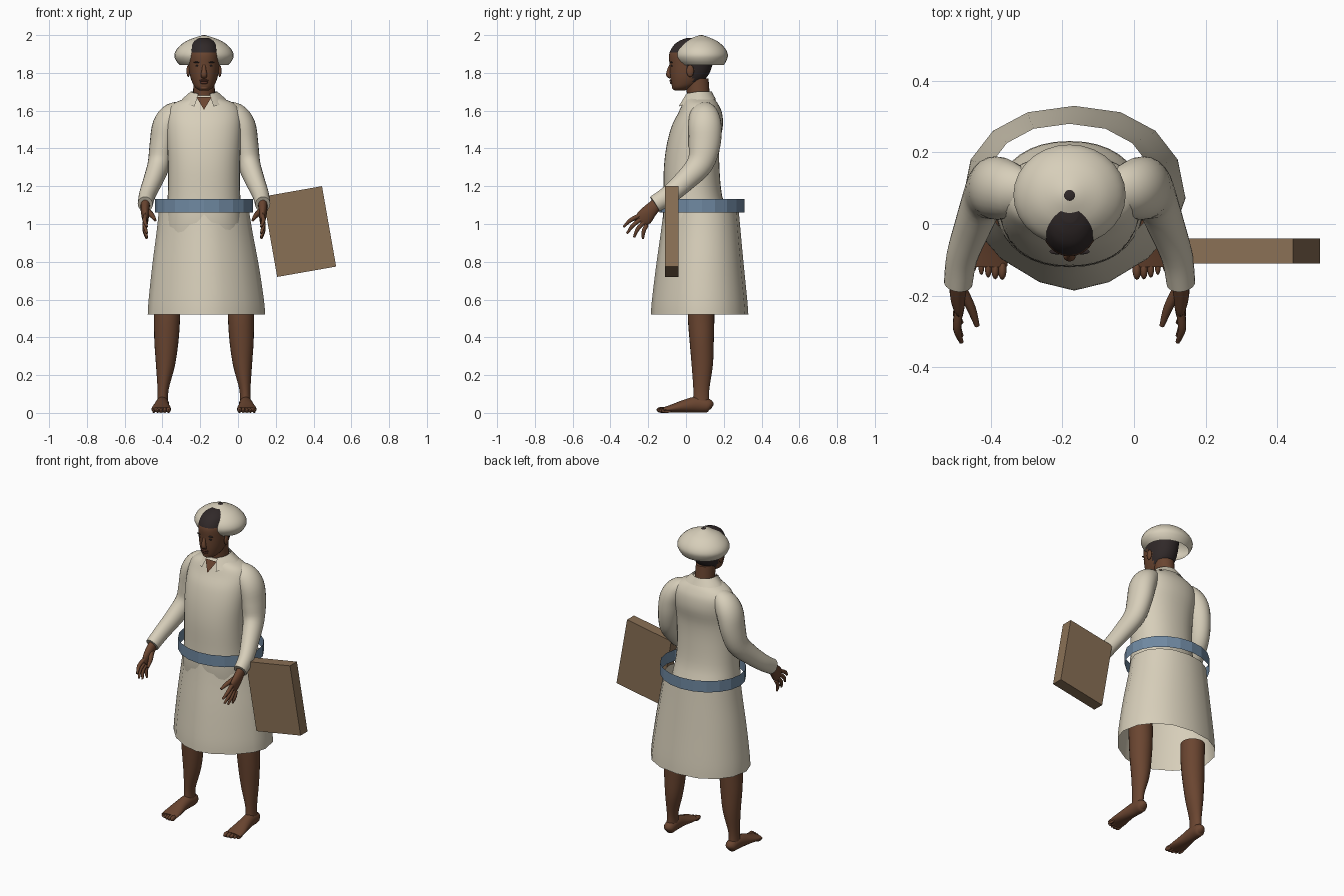
import bpy, bmesh, math
from mathutils import Vector

if "Cube" in bpy.data.objects:
    bpy.data.objects.remove(bpy.data.objects["Cube"])

CX = -0.18  # the figure's own centre line


def material(name, rgb):
    m = bpy.data.materials.new(name)
    m.use_nodes = True
    m.diffuse_color = (*rgb, 1)
    bsdf = next(n for n in m.node_tree.nodes if n.type == "BSDF_PRINCIPLED")
    bsdf.inputs["Base Color"].default_value = (*rgb, 1)
    return m


CREAM = material("cream cloth", (0.68, 0.62, 0.49))
SKIN = material("brown skin", (0.145, 0.06, 0.03))
LIPS = material("dark lips", (0.10, 0.035, 0.022))
HAIR = material("black hair", (0.03, 0.022, 0.022))
BLUE = material("blue belt", (0.16, 0.25, 0.36))
WOOD = material("brown board", (0.25, 0.16, 0.09))


def finish(name, bm, mats, smooth=True):
    bmesh.ops.recalc_face_normals(bm, faces=bm.faces)
    mesh = bpy.data.meshes.new(name)
    bm.to_mesh(mesh)
    bm.free()
    for m in mats:
        mesh.materials.append(m)
    ob = bpy.data.objects.new(name, mesh)
    bpy.context.collection.objects.link(ob)
    if smooth:
        bpy.ops.object.select_all(action="DESELECT")
        ob.select_set(True)
        bpy.context.view_layer.objects.active = ob
        bpy.ops.object.shade_smooth_by_angle(angle=math.radians(50))
    return ob


def spline(points, steps):
    """Smooth curve through sections, radii included."""
    p = [points[0]] + list(points) + [points[-1]]
    out = []
    for i in range(1, len(p) - 2):
        for k in range(steps):
            t = k / steps
            out.append([0.5 * (2 * b + (c - a) * t + (2 * a - 5 * b + 4 * c - d) * t * t
                               + (3 * b - a - 3 * c + d) * t ** 3)
                        for a, b, c, d in zip(p[i - 1], p[i], p[i + 1], p[i + 2])])
    return out + [list(points[-1])]


def tube(name, sections, mats, side=1, seg=24, steps=4, flat=False, caps=(True, True),
         power=2.0, front_power=None, smooth=True, rule=None):
    """Loft of oval sections (x, y, z, radius, radius); flat keeps them level."""
    bm = bmesh.new()
    path = spline(sections, steps)
    centres = [Vector((CX + side * s[0], s[1], s[2])) for s in path]
    rings = []
    for i, s in enumerate(path):
        t = centres[min(i + 1, len(path) - 1)] - centres[max(i - 1, 0)]
        t = Vector((0, 0, 1)) if flat else t.normalized()
        u = Vector((side, 0, 0))
        u = (u - t * u.dot(t)).normalized()
        v = t.cross(u)
        ring = []
        for k in range(seg):
            a = math.tau * k / seg
            c, n = math.cos(a), math.sin(a)
            e = 2 / (front_power if front_power and n < 0 else power)
            ring.append(bm.verts.new(centres[i]
                        + u * math.copysign(abs(c) ** e, c) * max(s[3], 0.001)
                        + v * math.copysign(abs(n) ** e, n) * max(s[4], 0.001)))
        rings.append(ring)
    for a, b in zip(rings, rings[1:]):
        for k in range(seg):
            j = (k + 1) % seg
            bm.faces.new((a[k], a[j], b[j], b[k]))
    for use, ring in zip(caps, (rings[0], rings[-1])):
        if use:
            bm.faces.new(ring)
    if rule:
        for f in bm.faces:
            f.material_index = rule(f.calc_center_median())
    return finish(name, bm, mats, smooth)


def blob(name, centre, size, mat, side=1):
    bm = bmesh.new()
    bmesh.ops.create_uvsphere(bm, u_segments=14, v_segments=8, radius=1)
    for v in bm.verts:
        v.co = Vector((CX + side * (centre[0] + v.co.x * size[0]),
                       centre[1] + v.co.y * size[1], centre[2] + v.co.z * size[2]))
    return finish(name, bm, [mat])


# Shirt body
tube("shirt_body", [
    (0, .06, .9, .21, .165), (0, .055, 1.02, .205, .175), (0, .036, 1.15, .192, .155),
    (0, .03, 1.3, .19, .147), (0, .038, 1.42, .195, .14), (0, .06, 1.52, .2, .135),
    (0, .075, 1.59, .195, .115), (0, .075, 1.635, .165, .095), (0, .07, 1.665, .1, .077),
    (0, .068, 1.68, .075, .065)],
    [CREAM], seg=36, flat=True, caps=(False, True), power=2.2)

# Collar, open at the throat
bm = bmesh.new()
pairs = []
for k in range(25):
    a = math.radians(25 + 310 * k / 24)
    s, c = math.sin(a), math.cos(a)
    top = bm.verts.new((CX + s * .07, .066 - c * .07, 1.702 - .012 * max(0, c)))
    low = bm.verts.new((CX + s * .118, .07 - c * (.105 + .017 * c), 1.66 - .042 * max(0, c)))
    pairs.append((top, low))
for (a, b), (c, d) in zip(pairs, pairs[1:]):
    bm.faces.new((a, b, d, c))
finish("collar", bm, [CREAM])

# Bare throat inside the collar
bm = bmesh.new()
bm.faces.new([bm.verts.new((CX + x, y, z)) for x, y, z in
              ((-.04, -.014, 1.672), (0, -.052, 1.605), (.04, -.014, 1.672))])
finish("throat", bm, [SKIN])

# Skirt and belt, both thin and open
tube("skirt", [
    (0, .08, 1.06, .24, .2), (.003, .078, .95, .255, .212), (.008, .074, .78, .282, .232),
    (.012, .072, .6, .305, .252), (.013, .072, .52, .311, .258)],
    [CREAM], seg=16, flat=True, caps=(False, False), power=2.2, front_power=1.65)
tube("belt", [(0, .085, 1.06, .26, .225), (0, .085, 1.132, .26, .225)],
     [BLUE], seg=20, steps=1, flat=True, caps=(False, False), smooth=False)

# Neck and head; hair is chosen by height and depth
tube("neck", [(0, .07, 1.6, .064, .062), (0, .066, 1.68, .058, .06),
              (0, .055, 1.77, .056, .064)], [SKIN], flat=True)


def is_hair(p):
    return int(p.z > 1.905 or (p.y > .035 and p.z > 1.735) or (p.y > -.005 and p.z > 1.82))


tube("head", [
    (0, -.032, 1.708, .026, .03), (0, -.02, 1.722, .045, .052), (0, -.002, 1.745, .06, .076),
    (0, .016, 1.785, .074, .1), (0, .026, 1.84, .082, .113), (0, .03, 1.9, .084, .119),
    (0, .032, 1.945, .072, .098), (0, .036, 1.97, .052, .07), (0, .04, 1.985, .025, .035)],
    [SKIN, HAIR], seg=36, steps=6, flat=True, power=2.15, rule=is_hair)

# Face details
tube("nose", [(0, -.075, 1.852, .008, .008), (0, -.087, 1.82, .011, .011),
              (0, -.091, 1.79, .017, .014), (0, -.08, 1.776, .014, .008)], [SKIN], seg=12)
blob("upper_lip", (0, -.079, 1.759, ), (.026, .009, .006), LIPS)
blob("lower_lip", (0, -.077, 1.748), (.022, .009, .007), LIPS)
blob("chin", (0, -.056, 1.722), (.026, .018, .014), SKIN)
for side, word in ((1, "left"), (-1, "right")):
    blob(word + "_eye", (.033, -.074, 1.837), (.014, .007, .005), HAIR, side)
    blob(word + "_eyebrow", (.035, -.077, 1.856), (.021, .008, .004), HAIR, side)
    blob(word + "_ear", (.083, .022, 1.81), (.01, .02, .032), SKIN, side)

# Round cap with a small dark crown opening
tube("cap", [
    (0, .085, 1.843, .13, .116), (0, .082, 1.865, .148, .132), (0, .081, 1.895, .157, .141),
    (0, .08, 1.93, .141, .127), (0, .08, 1.965, .1, .09), (0, .08, 1.988, .045, .042),
    (0, .08, 1.997, .014, .014)], [CREAM], seg=28, flat=True, caps=(False, True))
blob("cap_crown", (0, .08, 1.996), (.016, .016, .004), HAIR)

FINGERS = {  # knuckle and tip as (y, z)
    "index": ((-.248, 1.045), (-.33, .985)), "middle": ((-.24, 1.025), (-.312, .95)),
    "ring": ((-.225, 1.008), (-.275, .93)), "little": ((-.208, .995), (-.228, .922))}

for side, word in ((1, "left"), (-1, "right")):
    # Sleeve
    tube(word + "_sleeve", [
        (.1, .085, 1.59, .05, .06), (.16, .093, 1.575, .068, .078), (.2, .1, 1.52, .073, .088),
        (.22, .098, 1.42, .068, .084), (.238, .075, 1.32, .06, .07), (.268, .0, 1.235, .052, .058),
        (.3, -.09, 1.155, .044, .05), (.311, -.165, 1.105, .04, .046)], [CREAM], side)
    # Hand
    tube(word + "_palm", [
        (.31, -.14, 1.12, .025, .03), (.312, -.19, 1.07, .023, .038),
        (.31, -.22, 1.035, .018, .044), (.307, -.243, 1.012, .011, .034)], [SKIN], side, seg=16)
    for i, (finger, (a, b)) in enumerate(FINGERS.items()):
        mid = ((a[0] + b[0]) / 2 - .006, (a[1] + b[1]) / 2 + .004)
        tube(f"{word}_{finger}_finger", [
            (.31, *a, .012, .012), (.314, *mid, .011, .011), (.302, *b, .006, .006)],
            [SKIN], side, seg=10)
    tube(word + "_thumb", [(.3, -.185, 1.07, .015, .018), (.275, -.235, 1.045, .013, .014),
                           (.258, -.285, 1.02, .007, .007)], [SKIN], side, seg=10)
    # Leg and foot
    tube(word + "_leg", [
        (.198, .08, .62, .072, .07), (.196, .08, .5, .069, .07), (.199, .083, .38, .064, .064),
        (.204, .086, .25, .05, .056), (.217, .081, .12, .029, .042), (.219, .08, .04, .031, .045)],
        [SKIN], side, flat=True)
    tube(word + "_foot", [
        (.218, .138, .03, .012, .014), (.218, .12, .038, .032, .035), (.22, .06, .044, .035, .042),
        (.224, 0, .037, .04, .035), (.226, -.07, .024, .051, .022),
        (.226, -.118, .016, .052, .014)], [SKIN], side, seg=20)
    for i in range(5):
        r = .016 - .0015 * i
        blob(f"{word}_toe_{i + 1}", (.188 + .0195 * i, -.128 + .0015 * i * i, r),
             (r * .75, .028, r), SKIN, side)

# Tilted board beside the left hand
bm = bmesh.new()
bmesh.ops.create_cube(bm, size=1)
for v in bm.verts:
    v.co = Vector((v.co.x * .317, v.co.y * .07, v.co.z * .432))
board = finish("board", bm, [WOOD], smooth=False)
board.location = (.326, -.075, .96)
board.rotation_euler = (0, math.radians(-10), 0)
